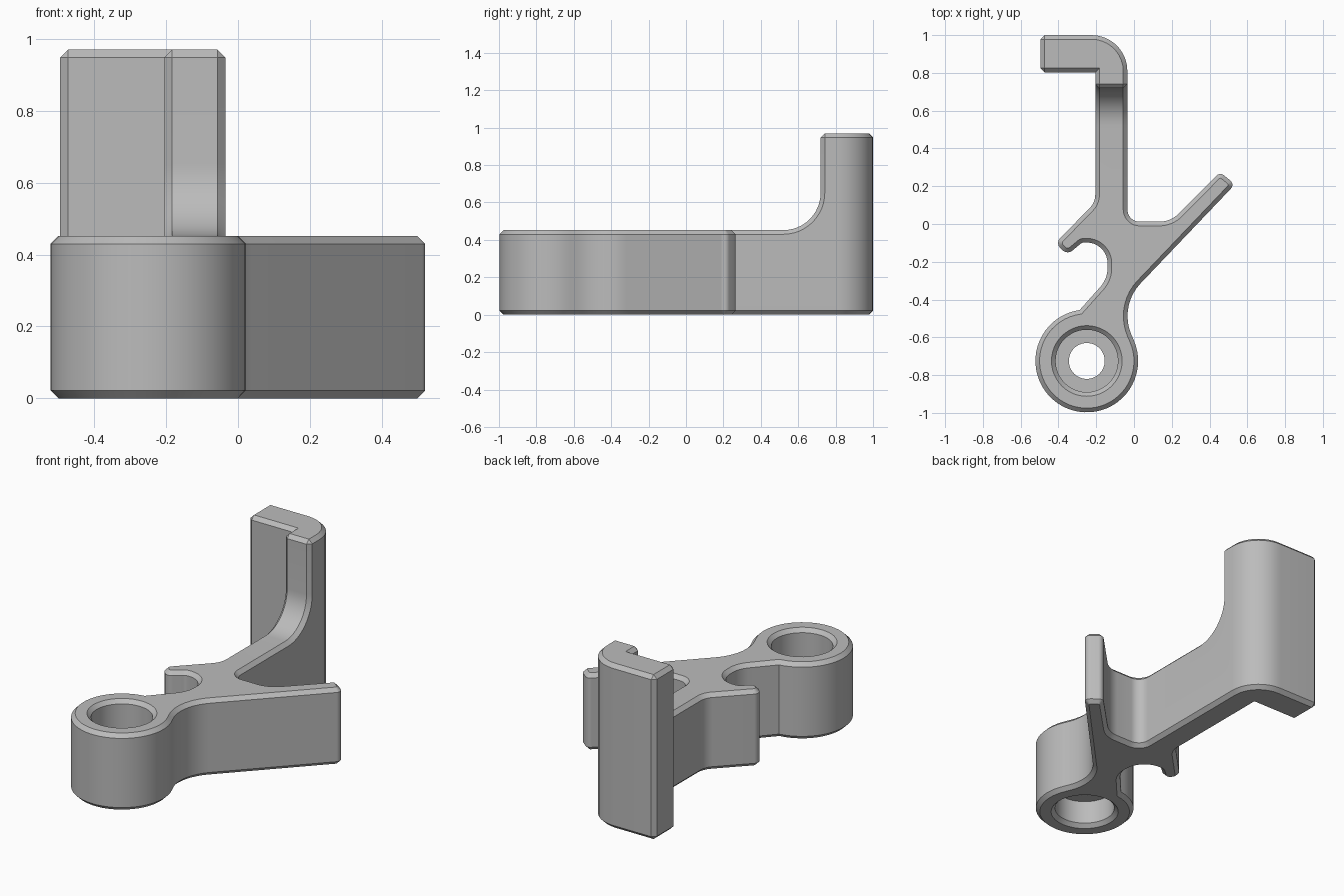
import bpy, bmesh, math
from mathutils import Vector, Matrix

cube = bpy.data.objects.get("Cube")
if cube:
    bpy.data.objects.remove(cube, do_unlink=True)

CHAMFER = 0.022
BOSS = Vector((-0.25, -0.725))
BOSS_R = 0.272


def fillet(corners, steps=9):
    """Polygon points from (x, y, radius) corners."""
    pts, n = [], len(corners)
    for i, (x, y, r) in enumerate(corners):
        p = Vector((x, y))
        if r == 0:
            pts.append(p)
            continue
        a = (Vector(corners[i - 1][:2]) - p).normalized()
        b = (Vector(corners[(i + 1) % n][:2]) - p).normalized()
        half = a.angle(b) / 2
        centre = p + (a + b).normalized() * r / math.sin(half)
        start = p + a * r / math.tan(half) - centre
        end = p + b * r / math.tan(half) - centre
        sweep = start.angle_signed(end)
        for k in range(steps + 1):
            t = -sweep * k / steps
            c, s = math.cos(t), math.sin(t)
            pts.append(centre + Vector((start.x * c - start.y * s,
                                        start.x * s + start.y * c)))
    return pts


def prism(name, points, direction):
    """Extrude a closed 3D outline along a direction."""
    bm = bmesh.new()
    face = bm.faces.new([bm.verts.new(p) for p in points])
    top = bmesh.ops.extrude_face_region(bm, geom=[face])["geom"]
    bmesh.ops.translate(bm, vec=direction,
                        verts=[v for v in top if isinstance(v, bmesh.types.BMVert)])
    bmesh.ops.recalc_face_normals(bm, faces=bm.faces)
    return add_object(name, bm)


def cylinder(name, radius, z0, z1):
    bm = bmesh.new()
    bmesh.ops.create_cone(bm, cap_ends=True, segments=48, radius1=radius,
                          radius2=radius, depth=z1 - z0,
                          matrix=Matrix.Translation((*BOSS, (z0 + z1) / 2)))
    return add_object(name, bm)


def add_object(name, bm):
    mesh = bpy.data.meshes.new(name)
    bm.to_mesh(mesh)
    bm.free()
    obj = bpy.data.objects.new(name, mesh)
    bpy.context.collection.objects.link(obj)
    return obj


def combine(obj, cutter, operation):
    """Apply a boolean and discard the cutter."""
    mod = obj.modifiers.new("cut", "BOOLEAN")
    mod.operation, mod.object, mod.solver = operation, cutter, "EXACT"
    graph = bpy.context.evaluated_depsgraph_get()
    mesh = bpy.data.meshes.new_from_object(obj.evaluated_get(graph))
    obj.modifiers.clear()
    obj.data = mesh
    bpy.data.objects.remove(cutter, do_unlink=True)


# Plan outline: round boss, long finger, hooked post, short claw
boss_arc = []
for k in range(45):
    a = math.radians(98 + (384 - 98) * k / 44)
    boss_arc.append((BOSS.x + BOSS_R * math.cos(a), BOSS.y + BOSS_R * math.sin(a), 0))
body = [
    (-0.08, -0.435, 0.25), (0.535, 0.21, 0.03), (0.455, 0.275, 0.03),
    (0.195, 0.012, 0.15), (-0.035, 0.012, 0.065),
    (-0.035, 1.0, 0.19), (-0.495, 1.0, 0), (-0.495, 0.803, 0), (-0.205, 0.803, 0),
    (-0.205, 0.115, 0.1), (-0.415, -0.1, 0.035), (-0.355, -0.165, 0.04),
    (-0.275, -0.098, 0.03), (-0.14, -0.098, 0.11), (-0.14, -0.29, 0.15),
]
outline = fillet(boss_arc + body)
bracket = prism("bracket", [(p.x, p.y, 0) for p in outline], (0, 0, 1.2))

# Side profile: low body sweeping up into the tall post
side = fillet([(-1.2, -0.1, 0), (1.2, -0.1, 0), (1.2, 0.97, 0),
               (0.72, 0.97, 0), (0.72, 0.452, 0.2), (-1.2, 0.452, 0)], 12)
combine(bracket, prism("side_profile", [(-1, p.x, p.y) for p in side], (2, 0, 0)),
        "INTERSECT")

# Stepped bore with a thin web inside the boss
for radius, z0, z1 in ((0.165, -0.1, 0.16), (0.165, 0.22, 0.6), (0.095, 0.1, 0.3)):
    combine(bracket, cylinder("bore", radius, z0, z1), "DIFFERENCE")

# Chamfer the sharp outer edges, leaving the inner web crisp
bm = bmesh.new()
bm.from_mesh(bracket.data)
bmesh.ops.remove_doubles(bm, verts=bm.verts, dist=0.0002)
bmesh.ops.dissolve_limit(bm, angle_limit=0.01, verts=bm.verts, edges=bm.edges)
sharp = [e for e in bm.edges
         if len(e.link_faces) == 2
         and e.calc_face_angle_signed() > math.radians(50)
         and not all(0.1 < v.co.z < 0.3 for v in e.verts)]
bmesh.ops.bevel(bm, geom=sharp, offset=CHAMFER, offset_type="OFFSET", segments=1,
                profile=0.5, affect="EDGES", clamp_overlap=False, loop_slide=False)
bm.to_mesh(bracket.data)
bm.free()

# Plain grey finish
grey = bpy.data.materials.new("plain_grey")
grey.use_nodes = True
colour = (0.5, 0.5, 0.5, 1)
grey.diffuse_color = colour
grey.node_tree.nodes["Principled BSDF"].inputs["Base Color"].default_value = colour
bracket.data.materials.clear()
bracket.data.materials.append(grey)

bpy.ops.object.select_all(action="DESELECT")
bracket.select_set(True)
bpy.context.view_layer.objects.active = bracket
bpy.ops.object.shade_smooth_by_angle(angle=math.radians(30))
